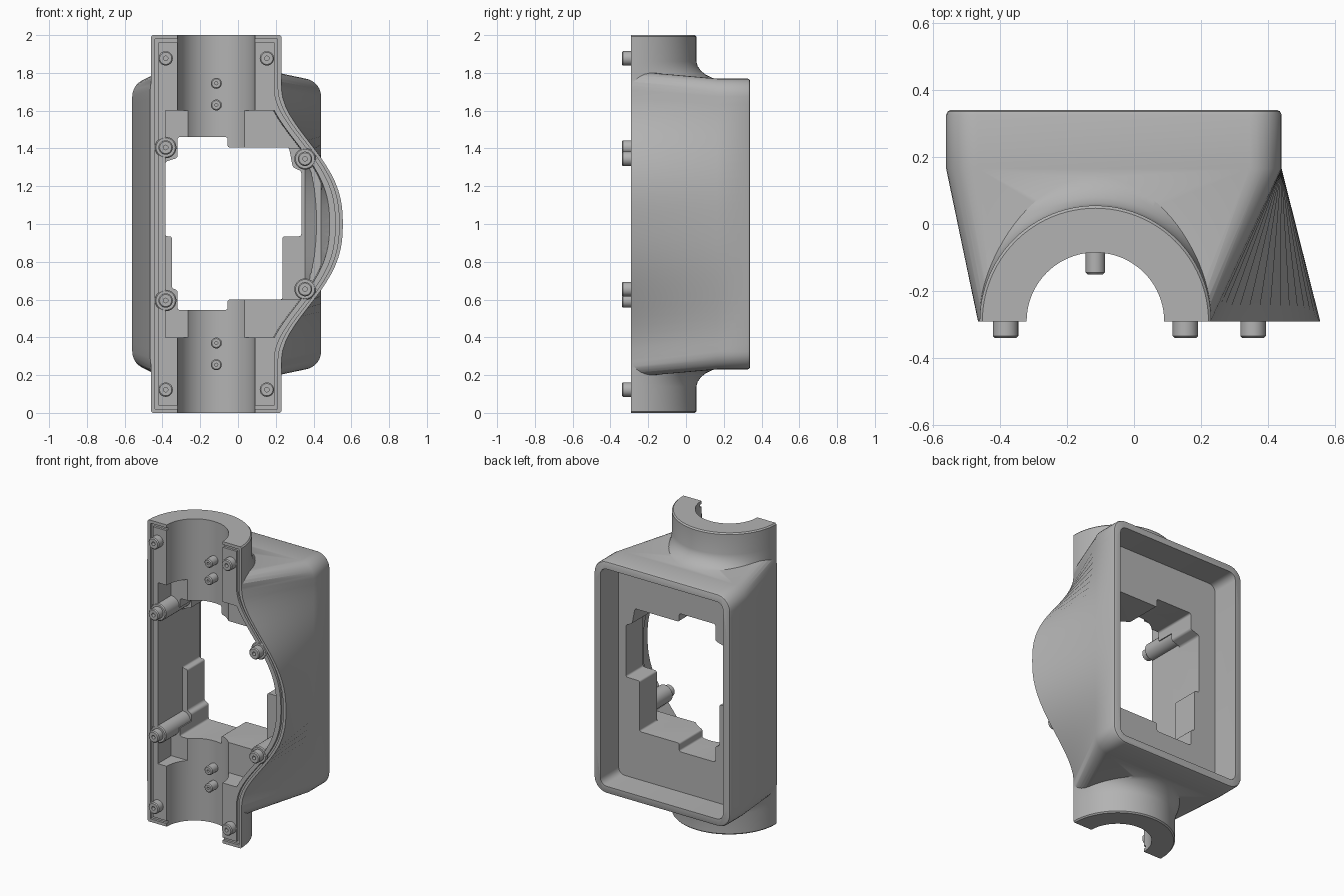
import bpy
import bmesh
import math

if "Cube" in bpy.data.objects:
    bpy.data.objects.remove(bpy.data.objects["Cube"], do_unlink=True)

FRONT, BACK = -0.29, 0.34      # split plane and rear rim
AXIS_X = -0.115                # tube axis
OUTER_R, INNER_R = 0.345, 0.205

grey = bpy.data.materials.new("plain grey")
grey.use_nodes = True
grey.diffuse_color = (0.45, 0.45, 0.45, 1)
grey.node_tree.nodes["Principled BSDF"].inputs["Base Color"].default_value = (0.45, 0.45, 0.45, 1)


def loft(name, rings, closed=False, round_y=0.0):
    """Skin matching rings of points; cap the ends or join last to first."""
    bm = bmesh.new()
    loops = [[bm.verts.new(p) for p in ring] for ring in rings]
    pairs = list(zip(loops, loops[1:]))
    if closed:
        pairs.append((loops[-1], loops[0]))
    else:
        bm.faces.new(loops[0])
        bm.faces.new(loops[-1])
    for a, b in pairs:
        for i in range(len(a)):
            j = (i + 1) % len(a)
            bm.faces.new((a[i], a[j], b[j], b[i]))
    if round_y:
        edges = [e for e in bm.edges
                 if abs((e.verts[0].co - e.verts[1].co).normalized().y) > 0.99]
        bmesh.ops.bevel(bm, geom=edges, offset=round_y, segments=4,
                        profile=0.5, affect='EDGES')
    bmesh.ops.recalc_face_normals(bm, faces=bm.faces)
    mesh = bpy.data.meshes.new(name)
    bm.to_mesh(mesh)
    bm.free()
    mesh.materials.append(grey)
    obj = bpy.data.objects.new(name, mesh)
    bpy.context.collection.objects.link(obj)
    return obj


def at_y(points, y):
    return [(x, y, z) for x, z in points]


def prism(name, points, y0, y1, round_y=0.0):
    return loft(name, [at_y(points, y0), at_y(points, y1)], round_y=round_y)


def rect(x0, x1, z0, z1):
    return [(x0, z0), (x1, z0), (x1, z1), (x0, z1)]


def circle(cx, cy, rx, ry, count):
    steps = [math.tau * i / count for i in range(count)]
    return [(cx + rx * math.cos(t), cy + ry * math.sin(t)) for t in steps]


def span(a, b, n):
    return [a + (b - a) * i / n for i in range(n + 1)]


def boolean(target, other, operation):
    mod = target.modifiers.new(operation.lower(), 'BOOLEAN')
    mod.operation = operation
    mod.solver = 'EXACT'
    mod.object = other
    bpy.context.view_layer.objects.active = target
    bpy.ops.object.modifier_apply(modifier=mod.name)
    bpy.data.objects.remove(other, do_unlink=True)


def smooth(obj):
    bpy.ops.object.select_all(action='DESELECT')
    obj.select_set(True)
    bpy.context.view_layer.objects.active = obj
    bpy.ops.object.shade_smooth_by_angle(angle=math.radians(30))


def bulge(z):
    """Right edge of the split face, swelling around mid height."""
    u = min(1, abs(z - 1) / 0.72) ** 1.25
    return 0.23 + 0.325 * (1 + math.cos(math.pi * u)) / 2


# Rear box outline with rounded corners, finely divided along the sides
def box_outline(inset):
    x0, x1, z0, z1 = -0.56 + inset, 0.44 - inset, 0.23 + inset, 1.77 - inset
    r = 0.095 - inset
    pts = []
    corners = [(x1 - r, z0 + r, -90), (x1 - r, z1 - r, 0),
               (x0 + r, z1 - r, 90), (x0 + r, z0 + r, 180)]
    for k, (cx, cz, start) in enumerate(corners):
        for a in span(start, start + 90, 7):
            t = math.radians(a)
            pts.append((cx + r * math.cos(t), cz + r * math.sin(t)))
        if k % 2 == 0:
            zs = span(z0 + r, z1 - r, 32)[1:-1]
            pts += [(x1, z) for z in zs] if k == 0 else [(x0, z) for z in reversed(zs)]
    return pts


def to_front(x, z):
    z = 1 + (z - 1) * 0.81 / 0.77
    left = -0.465
    return left + (x + 0.56) * (bulge(z) - left), z


# Housing: lofted box joined with the flared tube
rear = box_outline(0)
split = [to_front(x, z) for x, z in rear]
housing = loft("housing", [at_y(split, FRONT - 0.06), at_y(split, FRONT), at_y(rear, 0.165),
                           at_y(rear, BACK - 0.015), at_y(box_outline(0.005), BACK - 0.004),
                           at_y(box_outline(0.015), BACK)])

flare = [(0, -0.008), (0.008, 0), (0.14, 0), (0.165, 0.007), (0.19, 0.025),
         (0.21, 0.05), (0.235, 0.1)]
flare += [(2 - z, f) for z, f in reversed(flare)]
tube = loft("tube", [[(x, y, z) for x, y in
                      circle(AXIS_X, FRONT, OUTER_R + min(f, 0), OUTER_R + f, 96)]
                     for z, f in flare])
boolean(housing, tube, 'UNION')

# Cut at the split plane, bore the channel and hollow the rear
boolean(housing, prism("split_cutter", rect(-1, 1, -1, 3), -1, FRONT), 'DIFFERENCE')
bore = circle(AXIS_X, FRONT, INNER_R, INNER_R, 80)
boolean(housing, loft("bore_cutter", [[(x, y, z) for x, y in bore] for z in (-0.1, 2.1)]),
        'DIFFERENCE')
boolean(housing, prism("rear_recess_cutter", rect(-0.51, 0.39, 0.28, 1.72), 0.15, 0.5, 0.045),
        'DIFFERENCE')


# Front cavity: shallow end pockets and a deeper middle following the bulge
def cavity(name, z0, z1, floor, slope_to):
    zs = span(z0, z1, 28)
    left = [(-0.385, z1), (-0.385, z0)]
    face = [(bulge(z) - 0.07, z) for z in zs] + left
    deep = [(min(bulge(z) - 0.075, slope_to), z) for z in zs] + left
    boolean(housing, loft(name, [at_y(face, FRONT - 0.05), at_y(face, FRONT),
                                 at_y(deep, floor)]), 'DIFFERENCE')


cavity("pocket_cutter", 0.4, 1.6, -0.15, 0.44)
cavity("middle_cutter", 0.6, 1.4, -0.03, 0.355)

# Stepped window through the back plate
window = [(-0.32, 0.545), (-0.055, 0.545), (-0.055, 0.6), (0.235, 0.6), (0.235, 0.935),
          (0.335, 0.935), (0.335, 1.28), (0.29, 1.3), (0.27, 1.405), (-0.055, 1.405),
          (-0.055, 1.46), (-0.32, 1.46), (-0.32, 1.35), (-0.385, 1.33), (-0.385, 0.935),
          (-0.35, 0.935), (-0.35, 0.66), (-0.32, 0.65)]
boolean(housing, prism("window_cutter", window, FRONT - 0.1, 0.25, 0.012), 'DIFFERENCE')


# Sealing groove around the split face
def groove_loop(off):
    zs = span(off, 2 - off, 64)
    return [(bulge(z) - off, z) for z in zs] + [(-0.46 + off, 2 - off), (-0.46 + off, off)]


wide, narrow = groove_loop(0.02), groove_loop(0.038)
groove = loft("groove_cutter", [at_y(wide, FRONT - 0.05), at_y(wide, FRONT + 0.015),
                                at_y(narrow, FRONT + 0.015), at_y(narrow, FRONT - 0.05)],
              closed=True)
boolean(housing, groove, 'DIFFERENCE')
smooth(housing)


def peg(name, x, z, radius, hole, tip, root):
    """Round post along y with a blind hole in its tip."""
    steps = [(radius, root), (radius, tip + 0.006), (radius - 0.006, tip),
             (hole, tip), (hole, tip + 0.03)]
    smooth(loft(name, [at_y(circle(x, z, r, r, 28), y) for r, y in steps]))


# Posts mirrored about mid height: screw pegs, their bosses and the tube pins
for side, sign in (("lower", -1), ("upper", 1)):
    for label, x, dz in (("end_left", 0.153, 0.877), ("end_right", -0.383, 0.877),
                         ("mid_left", 0.355, 0.345), ("mid_right", -0.383, 0.405)):
        z = 1 + sign * dz
        peg(f"{side}_{label}_peg", x, z, 0.038, 0.012, FRONT - 0.05, FRONT + 0.03)
        if label.startswith("mid"):
            peg(f"{side}_{label}_boss", x, z, 0.057, 0.03, FRONT - 0.001, 0)
    for label, dz in (("inner", 0.63), ("outer", 0.745)):
        peg(f"{side}_{label}_pin", AXIS_X, 1 + sign * dz, 0.029, 0.008, -0.15, -0.07)
